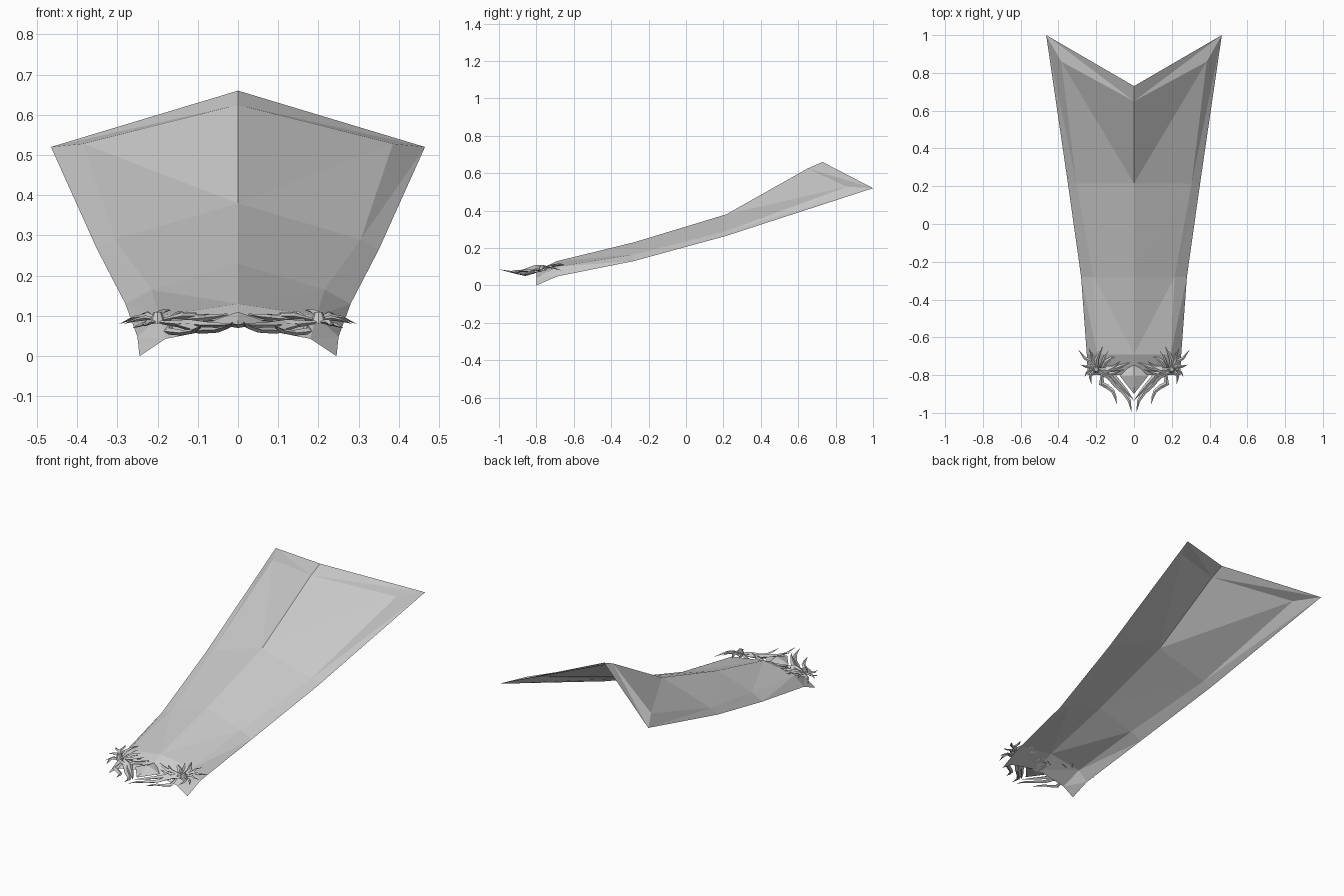
import bpy, bmesh, math
from mathutils import Vector


def finish(bm, name):
    me = bpy.data.meshes.new(name)
    bm.to_mesh(me)
    bm.free()
    ob = bpy.data.objects.new(name, me)
    bpy.context.collection.objects.link(ob)
    m = ob.modifiers.new("mirror", 'MIRROR')
    m.use_axis[0] = True
    m.use_mirror_merge = True
    m.merge_threshold = 0.0005
    return ob


# Cape: each row is centre ridge, inner crease, outer edge
rows = [
    [(0, -.80, .078), (.18, -.80, .043), (.245, -.80, 0)],
    [(0, -.69, .130), (.195, -.69, .100), (.25, -.69, .048)],
    [(0, -.28, .230), (.215, -.28, .165), (.28, -.28, .130)],
    [(0, .215, .380), (.305, .215, .290), (.35, .215, .265)],
    [(0, .65, .625), (.385, .86, .528), (.465, 1.0, .52)],
]
bm = bmesh.new()
grid = [[bm.verts.new(p) for p in r] for r in rows]
for a, b in zip(grid, grid[1:]):
    for i in range(2):
        bm.faces.new((a[i], a[i + 1], b[i + 1]))
        bm.faces.new((a[i], b[i + 1], b[i]))
# Folded rim at the hem
top = bm.verts.new((0, .73, .66))
c, n, o = grid[-1]
bm.faces.new((c, n, o))
bm.faces.new((c, o, top))
finish(bm, "cape")


def spike(bm, pts, w, h=None, blunt=.35):
    """Curved blade with a diamond section, widest near its root."""
    h = h or w * .6
    pts = [Vector(p) for p in pts]
    rings = []
    for i, p in enumerate(pts[:-1]):
        d = pts[i + 1] - pts[max(i - 1, 0)]
        side = Vector((-d.y, d.x, 0)).normalized()
        t = i / (len(pts) - 1)
        k = blunt if i == 0 else 1 - t * .75
        up = Vector((0, 0, h * k))
        rings.append([bm.verts.new(q) for q in
                      (p + side * w * k, p + up, p - side * w * k, p - up)])
    tip = bm.verts.new(pts[-1])
    bm.faces.new(rings[0][::-1])
    for a, b in zip(rings, rings[1:]):
        for i in range(4):
            j = (i + 1) % 4
            bm.faces.new((a[i], a[j], b[j], b[i]))
    for i in range(4):
        bm.faces.new((rings[-1][i], rings[-1][(i + 1) % 4], tip))


# Shoulder bursts of curved thorns
bm = bmesh.new()
burst = [
    ([(.19, -.77, .09), (.22, -.73, .10), (.26, -.71, .095), (.295, -.665, .08)], .016),
    ([(.19, -.77, .09), (.20, -.72, .105), (.185, -.685, .112), (.165, -.645, .115)], .016),
    ([(.17, -.77, .09), (.15, -.73, .10), (.12, -.71, .105), (.085, -.70, .107)], .016),
    ([(.18, -.76, .09), (.16, -.72, .10), (.15, -.69, .108), (.125, -.655, .113)], .012),
    ([(.20, -.77, .09), (.23, -.75, .095), (.255, -.755, .09), (.285, -.745, .08)], .014),
    ([(.20, -.78, .085), (.225, -.79, .085), (.232, -.81, .08), (.225, -.85, .075)], .015),
    ([(.20, -.78, .085), (.235, -.77, .08), (.25, -.785, .075), (.262, -.81, .07)], .011),
    ([(.20, -.76, .09), (.225, -.72, .105), (.225, -.69, .108), (.24, -.655, .105)], .012),
    ([(.19, -.77, .09), (.14, -.775, .10), (.11, -.76, .10), (.07, -.725, .105)], .018),
    ([(.20, -.78, .085), (.15, -.80, .08), (.11, -.79, .085), (.05, -.77, .09)], .018),
]
for pts, w in burst:
    spike(bm, pts, w)
finish(bm, "shoulder_thorns")

# Round stud at the heart of each burst
bm = bmesh.new()
res = bmesh.ops.create_cone(bm, cap_ends=True, segments=8, radius1=.022,
                            radius2=.010, depth=.03)
bmesh.ops.translate(bm, verts=res["verts"], vec=(.20, -.77, .095))
finish(bm, "burst_stud")

# Hanging hooks below the collar
bm = bmesh.new()
spike(bm, [(.17, -.79, .075), (.172, -.845, .062), (.14, -.862, .058),
           (.112, -.885, .062), (.10, -.915, .068), (.09, -.955, .075)], .017, .010)
spike(bm, [(.16, -.795, .08), (.12, -.815, .072), (.095, -.85, .064),
           (.05, -.895, .065), (.025, -.935, .073), (.012, -1.0, .086)], .022, .012)
finish(bm, "hanging_hooks")

# Chevron bars framing the clasp
bm = bmesh.new()
spike(bm, [(.165, -.775, .085), (.115, -.80, .08), (.075, -.845, .077),
           (.04, -.885, .077), (0, -.935, .08)], .019, .013, .6)
spike(bm, [(.16, -.76, .09), (.10, -.765, .094), (.06, -.75, .098),
           (0, -.725, .108)], .016, .011, .6)
finish(bm, "collar_bars")

# Central diamond clasp, raised in the middle
bm = bmesh.new()
outer = [bm.verts.new(p) for p in
         ((0, -.90, .078), (.075, -.805, .082), (0, -.73, .098))]
inner = [bm.verts.new(p) for p in
         ((0, -.865, .088), (.045, -.805, .095), (0, -.755, .105))]
peak = bm.verts.new((0, -.805, .110))
back = bm.verts.new((0, -.81, .070))
for i in range(2):
    bm.faces.new((outer[i], outer[i + 1], inner[i + 1], inner[i]))
    bm.faces.new((inner[i], inner[i + 1], peak))
    bm.faces.new((outer[i + 1], outer[i], back))
finish(bm, "clasp")
